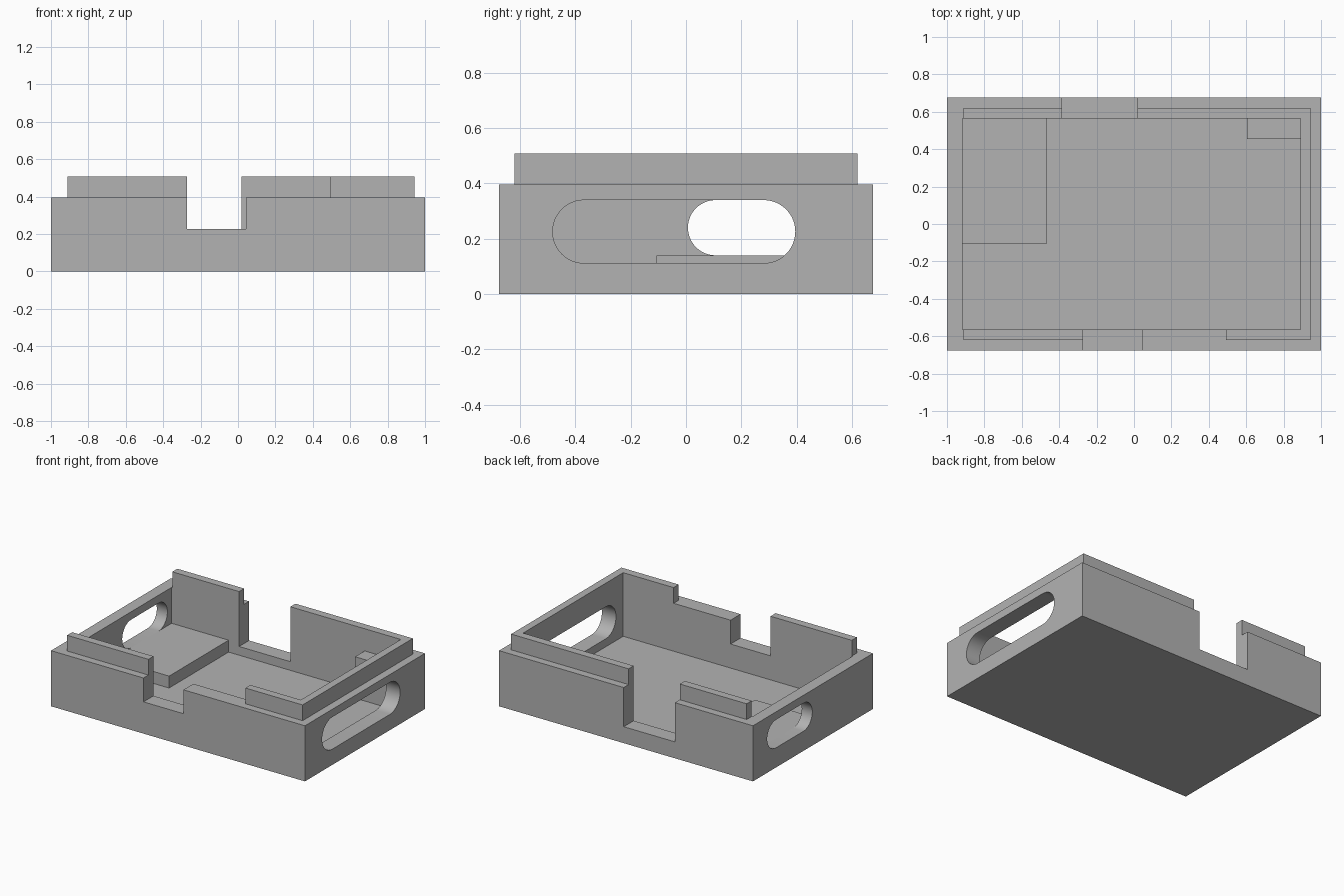
import bpy, bmesh, math

if "Cube" in bpy.data.objects:
    bpy.data.objects.remove(bpy.data.objects["Cube"])

grey = bpy.data.materials.new("plain_grey")
grey.use_nodes = True
COLOR = (0.45, 0.45, 0.45, 1)
grey.diffuse_color = COLOR
grey.node_tree.nodes["Principled BSDF"].inputs["Base Color"].default_value = COLOR

# Main dimensions
FLOOR, RIM, TOP = 0.055, 0.396, 0.508
IN_L, IN_R, IN_Y = -0.917, 0.889, 0.563
LIP_L, LIP_R, LIP_Y = -0.912, 0.943, 0.62


def finish(name, bm):
    bmesh.ops.recalc_face_normals(bm, faces=bm.faces)
    mesh = bpy.data.meshes.new(name)
    bm.to_mesh(mesh)
    bm.free()
    mesh.materials.append(grey)
    obj = bpy.data.objects.new(name, mesh)
    bpy.context.collection.objects.link(obj)
    return obj


def box(name, x, y, z):
    """Box from (min, max) ranges on each axis."""
    bm = bmesh.new()
    bmesh.ops.create_cube(bm, size=1)
    for v in bm.verts:
        for i, (lo, hi) in enumerate((x, y, z)):
            v.co[i] = hi if v.co[i] > 0 else lo
    return finish(name, bm)


def slot(name, x, y, z, steps=24):
    """Round-ended slot cutter running along x."""
    bm = bmesh.new()
    r, mid = (z[1] - z[0]) / 2, (z[0] + z[1]) / 2
    ring = []
    for centre, start in ((y[1] - r, -math.pi / 2), (y[0] + r, math.pi / 2)):
        for i in range(steps + 1):
            a = start + math.pi * i / steps
            ring.append(bm.verts.new((x[0], centre + r * math.cos(a), mid + r * math.sin(a))))
    face = bm.faces.new(ring)
    side = bmesh.ops.extrude_face_region(bm, geom=[face])["geom"]
    verts = [g for g in side if isinstance(g, bmesh.types.BMVert)]
    bmesh.ops.translate(bm, verts=verts, vec=(x[1] - x[0], 0, 0))
    return finish(name, bm)


# Tray with cavity, wall notches and end slots
tray = box("tray", (-1, 1), (-0.675, 0.675), (0, RIM))
cutters = [
    box("cavity_cutter", (IN_L, IN_R), (-IN_Y, IN_Y), (FLOOR, 1)),
    box("front_notch_cutter", (-0.272, 0.043), (-0.8, -0.5), (0.226, 1)),
    box("back_notch_cutter", (-0.385, 0.018), (0.5, 0.8), (0.117, 1)),
    slot("right_slot_cutter", (0.8, 1.1), (-0.482, 0.395), (0.112, 0.34)),
    slot("left_slot_cutter", (-1.1, -0.8), (0.007, 0.515), (0.14, 0.34)),
]
for cutter in cutters:
    cutter.hide_render = True
    mod = tray.modifiers.new(cutter.name, "BOOLEAN")
    mod.operation, mod.solver, mod.object = "DIFFERENCE", "EXACT", cutter
bpy.context.view_layer.objects.active = tray
for mod in list(tray.modifiers):
    bpy.ops.object.modifier_apply(modifier=mod.name)
for cutter in cutters:
    bpy.data.objects.remove(cutter)
bpy.ops.object.select_all(action="DESELECT")
tray.select_set(True)
bpy.ops.object.shade_smooth_by_angle(angle=math.radians(30))

# Raised lip, open on one end and broken at the notches
z = (RIM, TOP)
front, back = (-LIP_Y, -IN_Y), (IN_Y, LIP_Y)
box("front_lip_long", (LIP_L, -0.272), front, z)
box("front_lip_short", (0.492, IN_R), front, z)
box("back_lip_short", (LIP_L, -0.385), back, z)
box("back_lip_long", (0.018, IN_R), back, z)
box("end_lip", (IN_R, LIP_R), (-LIP_Y, LIP_Y), z)

# Raised platform and corner post inside
box("platform", (IN_L, -0.468), (-0.107, IN_Y), (FLOOR, 0.14))
box("corner_post", (0.604, IN_R), (0.455, IN_Y), (FLOOR, 0.35))
